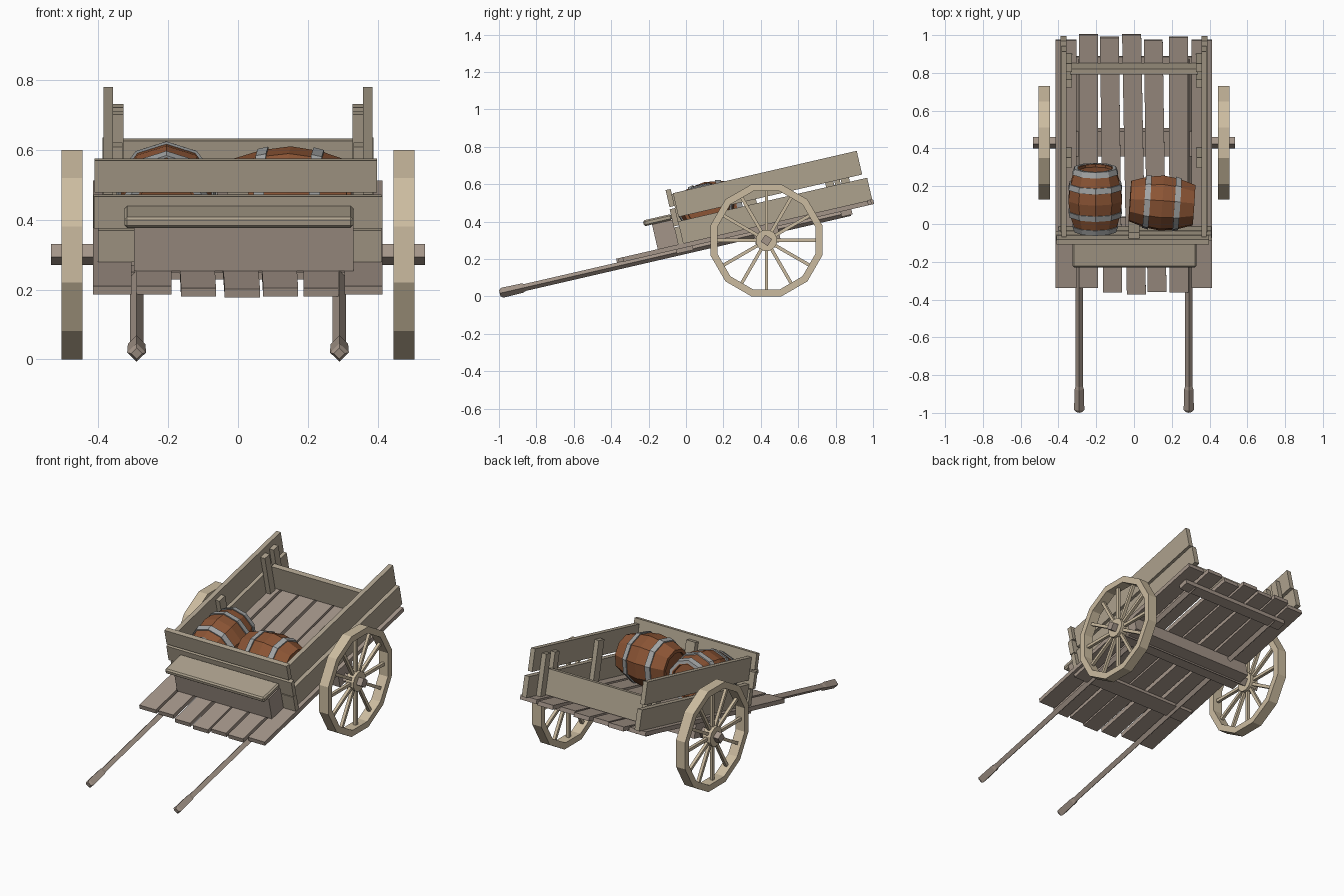
import bpy, bmesh, math
from mathutils import Matrix, Vector

if "Cube" in bpy.data.objects:
    bpy.data.objects.remove(bpy.data.objects["Cube"])

# Cart frame: origin on the axle, pitched so the handles touch the ground
CART = Matrix.Translation((0, 0.43, 0.30)) @ Matrix.Rotation(math.radians(13), 4, 'X')


def material(name, rgb):
    m = bpy.data.materials.new(name)
    m.diffuse_color = (*rgb, 1)
    m.use_nodes = True
    m.node_tree.nodes["Principled BSDF"].inputs["Base Color"].default_value = m.diffuse_color
    return m


PLANK = material("plank_wood", (0.37, 0.30, 0.25))
BOARD = material("board_wood", (0.42, 0.36, 0.27))
PALE = material("pale_wood", (0.60, 0.50, 0.35))
BARREL = material("barrel_wood", (0.26, 0.09, 0.035))
IRON = material("iron", (0.36, 0.37, 0.37))


def finish(name, bm, mat, matrix=CART):
    bmesh.ops.recalc_face_normals(bm, faces=bm.faces)
    bm.transform(matrix)
    me = bpy.data.meshes.new(name)
    bm.to_mesh(me)
    bm.free()
    me.materials.append(mat)
    ob = bpy.data.objects.new(name, me)
    bpy.context.collection.objects.link(ob)
    return ob


def box(name, x, y, z, mat, skew=0.0):
    """Box from ranges in the cart frame; skew shifts the front end in x."""
    bm = bmesh.new()
    bmesh.ops.create_cube(bm, size=1)
    for v in bm.verts:
        front = v.co.y < 0
        v.co = Vector([(r[0] + r[1]) / 2 + c * (r[1] - r[0]) for r, c in zip((x, y, z), v.co)])
        if front:
            v.co.x += skew
    return finish(name, bm, mat)


def lathe(name, profile, sides, mat, matrix, phase=0.0, closed=False):
    """Revolve (radius, height) points about z; open profiles get end caps."""
    bm = bmesh.new()
    rings = []
    for r, h in profile:
        rings.append([bm.verts.new((r * math.cos(a), r * math.sin(a), h)) for a in
                      (phase + 2 * math.pi * i / sides for i in range(sides))])
    pairs = list(zip(rings, rings[1:]))
    if closed:
        pairs.append((rings[-1], rings[0]))
    else:
        bm.faces.new(rings[0])
        bm.faces.new(rings[-1])
    for a, b in pairs:
        for i in range(sides):
            j = (i + 1) % sides
            bm.faces.new((a[i], a[j], b[j], b[i]))
    return finish(name, bm, mat, matrix)


ALONG_X = Matrix.Rotation(math.radians(90), 4, 'Y')
ALONG_Y = Matrix.Rotation(math.radians(-90), 4, 'X')

# Floor planks, uneven lengths: x0, x1, front, back, skew
for x0, x1, f, b, s in [(-.415, -.305, -.77, .575, 0), (-.29, -.19, -.77, .605, 0),
                        (-.18, -.08, -.795, .59, .017), (-.063, .038, -.805, .605, .025),
                        (.052, .152, -.79, .575, .02), (.185, .285, -.795, .592, .003),
                        (.305, .413, -.77, .575, 0)]:
    box("floor_plank", (x0, x1), (f, b), (.06, .085), PLANK, s)

# Beams under the floor
box("front_beam", (-.395, .395), (-.483, -.391), (.038, .06), PLANK)
box("rear_beam", (-.36, .36), (.42, .48), (.032, .06), PLANK)
box("axle_beam", (-.41, .41), (-.06, .075), (-.025, .06), PLANK)

# Front wall
box("front_board_low", (-.40, .41), (-.465, -.435), (.085, .178), BOARD)
box("front_board_mid", (-.415, .41), (-.467, -.437), (.184, .278), BOARD, .003)
box("front_board_top", (-.41, .397), (-.465, -.437), (.290, .383), BOARD)
box("front_wall_post", (-.03, .03), (-.437, -.405), (.085, .355), BOARD)

# Driver's bench
box("bench_box", (-.297, .33), (-.577, -.465), (.085, .22), PLANK)
seat = box("bench_seat", (-.325, .33), (-.62, -.465), (.22, .252), BOARD)
bev = seat.modifiers.new("bevel", 'BEVEL')
bev.width, bev.segments = .008, 1

# Tailgate
box("tailgate", (-.335, .335), (.425, .455), (.09, .236), BOARD)

for s in (-1, 1):
    def sx(a, b):
        return tuple(sorted((s * a, s * b)))
    # Side walls and their posts
    box("side_board_low", sx(.357, .388), (-.437, .60), (.085, .205), BOARD)
    box("side_board_top", sx(.357, .385), (-.43, .578), (.228, .358), BOARD)
    box("side_post_middle", sx(.33, .357), (-.06, -.005), (.085, .33), BOARD)
    box("tailgate_post_inner", sx(.328, .357), (.375, .420), (.085, .325), BOARD)
    box("tailgate_post_outer", sx(.328, .357), (.460, .505), (.085, .325), BOARD)

    # Pulling shaft with thicker handle
    at = CART @ Matrix.Translation((s * .29, 0, .045)) @ ALONG_Y
    lathe("shaft", [(.019, -1.33), (.019, .47)], 4, PLANK, at)
    lathe("shaft_handle", [(.016, -1.453), (.027, -1.44), (.025, -1.33), (.018, -1.31)], 4, PLANK, at)

    # Wheel: twelve-sided rim, hub, spokes
    at = Matrix.Translation((s * .475, .43, .30)) @ ALONG_X
    flat = math.radians(15)
    lathe("wheel_rim", [(.31, -.03), (.31, .03), (.272, .03), (.272, -.03)], 12, PALE, at, flat, True)
    lathe("wheel_hub", [(.058, -.026), (.058, .026)], 12, PALE, at, flat)
    for i in range(12):
        spin = Matrix.Rotation(math.radians(30 * i), 4, 'Z')
        lathe("wheel_spoke", [(.0125, .04), (.0125, .27)], 4, PALE, at @ spin @ ALONG_X, math.pi / 4)

# Axle, square in section
lathe("axle", [(.031, -.535), (.031, .535)], 4, PLANK, CART @ ALONG_X)


# Barrels: ten staves, recessed ends, iron hoops
def bulge(h):
    return .15 - .04 * (abs(h) / .17) ** 1.7


def barrel(name, at, hoops):
    hs = [-.17, -.085, 0, .085, .17]
    prof = [(.09, -.155), (.09, -.17)] + [(bulge(h), h) for h in hs] + [(.09, .17), (.09, .155)]
    turn = math.radians(18)
    lathe(name, prof, 10, BARREL, at, turn)
    for c in hoops:
        a, b = c - .015, c + .015
        lathe(name + "_hoop", [(bulge(a) + .006, a), (bulge(b) + .006, b), (bulge(b) - .012, b),
                               (bulge(a) - .012, a)], 10, IRON, at, turn, True)


barrel("left_barrel", CART @ Matrix.Translation((-.205, -.255, .228)) @ ALONG_Y, (-.157, -.075, .075, .157))
barrel("right_barrel", CART @ Matrix.Translation((.148, -.275, .228))
       @ Matrix.Rotation(math.radians(-4), 4, 'Z') @ ALONG_X, (-.08, .08))
